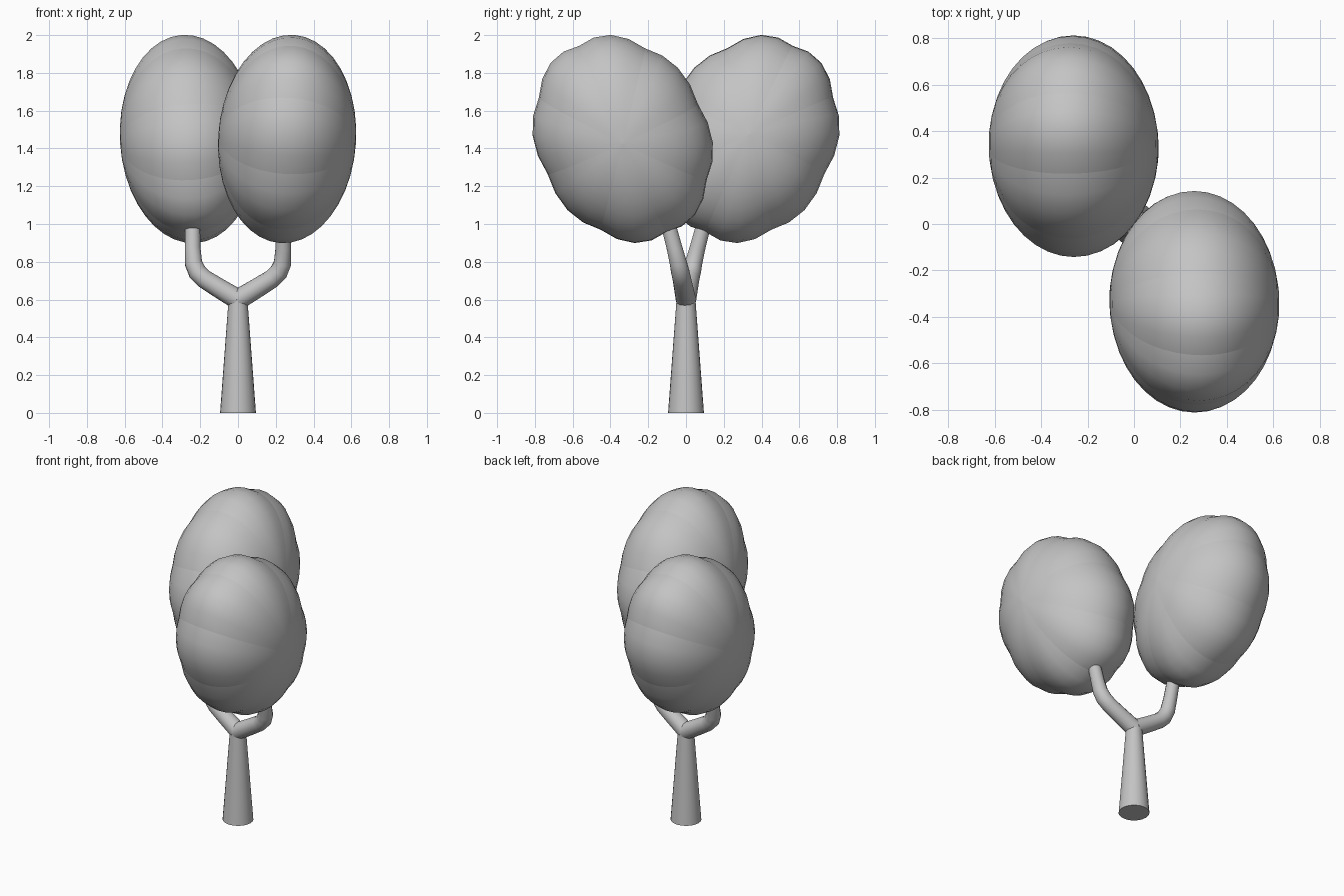
import bpy
import bmesh
from math import atan2, hypot, pi, radians, sin
from mathutils import Euler, Matrix, Vector

cube = bpy.data.objects.get("Cube")
if cube:
    bpy.data.objects.remove(cube, do_unlink=True)

grey = bpy.data.materials.new("plain_grey")
grey.use_nodes = True
colour = (0.55, 0.55, 0.55, 1)
grey.diffuse_color = colour
grey.node_tree.nodes["Principled BSDF"].inputs["Base Color"].default_value = colour

LOBES = 8


def link(name, data):
    obj = bpy.data.objects.new(name, data)
    bpy.context.collection.objects.link(obj)
    data.materials.append(grey)
    return obj


def mesh_from(bm, name):
    mesh = bpy.data.meshes.new(name)
    bmesh.ops.recalc_face_normals(bm, faces=bm.faces)
    for face in bm.faces:
        face.smooth = True
    bm.to_mesh(mesh)
    bm.free()
    return mesh


def crown_mesh():
    """Ellipsoid with eight scalloped lobes meeting at sharp creases."""
    bm = bmesh.new()
    bmesh.ops.create_uvsphere(bm, u_segments=LOBES * 4, v_segments=20, radius=1)
    creased = set()
    for v in bm.verts:
        x, y, z = v.co
        bulge = abs(sin(atan2(y, x) * LOBES / 2))
        if bulge < 0.01 or hypot(x, y) < 0.001:
            creased.add(v)
        scale = 1.01 - 0.045 * (1 - bulge)
        v.co = Vector((0.365 * z, 0.455 * y * scale, 0.565 * x * scale))
    rings = {v: round(v.co.x, 4) for v in bm.verts}
    for e in bm.edges:
        a, b = e.verts
        if a in creased and b in creased and rings[a] != rings[b]:
            e.smooth = False
    return mesh_from(bm, "crown")


def branch(name, side):
    """Tapering bent tube; side is 1 for front left, -1 for back right."""
    path = [(0, 0, 0.6, 0.055), (0.1, -0.012, 0.66, 0.052),
            (0.18, -0.022, 0.71, 0.05), (0.215, -0.03, 0.745, 0.05),
            (0.235, -0.04, 0.79, 0.047), (0.24, -0.06, 0.87, 0.043),
            (0.24, -0.1, 1.02, 0.04)]
    curve = bpy.data.curves.new(name, "CURVE")
    curve.dimensions = "3D"
    curve.bevel_depth = 1
    curve.bevel_resolution = 4
    curve.use_fill_caps = True
    spline = curve.splines.new("POLY")
    spline.points.add(len(path) - 1)
    for point, (x, y, z, r) in zip(spline.points, path):
        point.co = (x * side, y * side, z, 1)
        point.radius = r
    spline.use_smooth = True
    obj = link(name, curve)
    bpy.ops.object.select_all(action="DESELECT")
    obj.select_set(True)
    bpy.context.view_layer.objects.active = obj
    bpy.ops.object.convert(target="MESH")


# Trunk: tapered cylinder
bm = bmesh.new()
bmesh.ops.create_cone(bm, cap_ends=True, segments=24, radius1=0.095,
                      radius2=0.05, depth=0.6,
                      matrix=Matrix.Translation((0, 0, 0.3)))
for edge in bm.edges:
    if edge.calc_face_angle(0) > pi / 4:
        edge.smooth = False
link("trunk", mesh_from(bm, "trunk"))

# Two branches, turned half way round from each other
branch("front_branch", 1)
branch("back_branch", -1)

# Two crowns leaning outward
crown = crown_mesh()
pose = (Matrix.Translation((0.26, -0.335, 1.45))
        @ Euler((radians(25), radians(3.8), 0)).to_matrix().to_4x4())
crown.materials.append(grey)
for name, turn in (("front_crown", 0), ("back_crown", pi)):
    obj = bpy.data.objects.new(name, crown)
    bpy.context.collection.objects.link(obj)
    obj.matrix_world = Matrix.Rotation(turn, 4, "Z") @ pose
